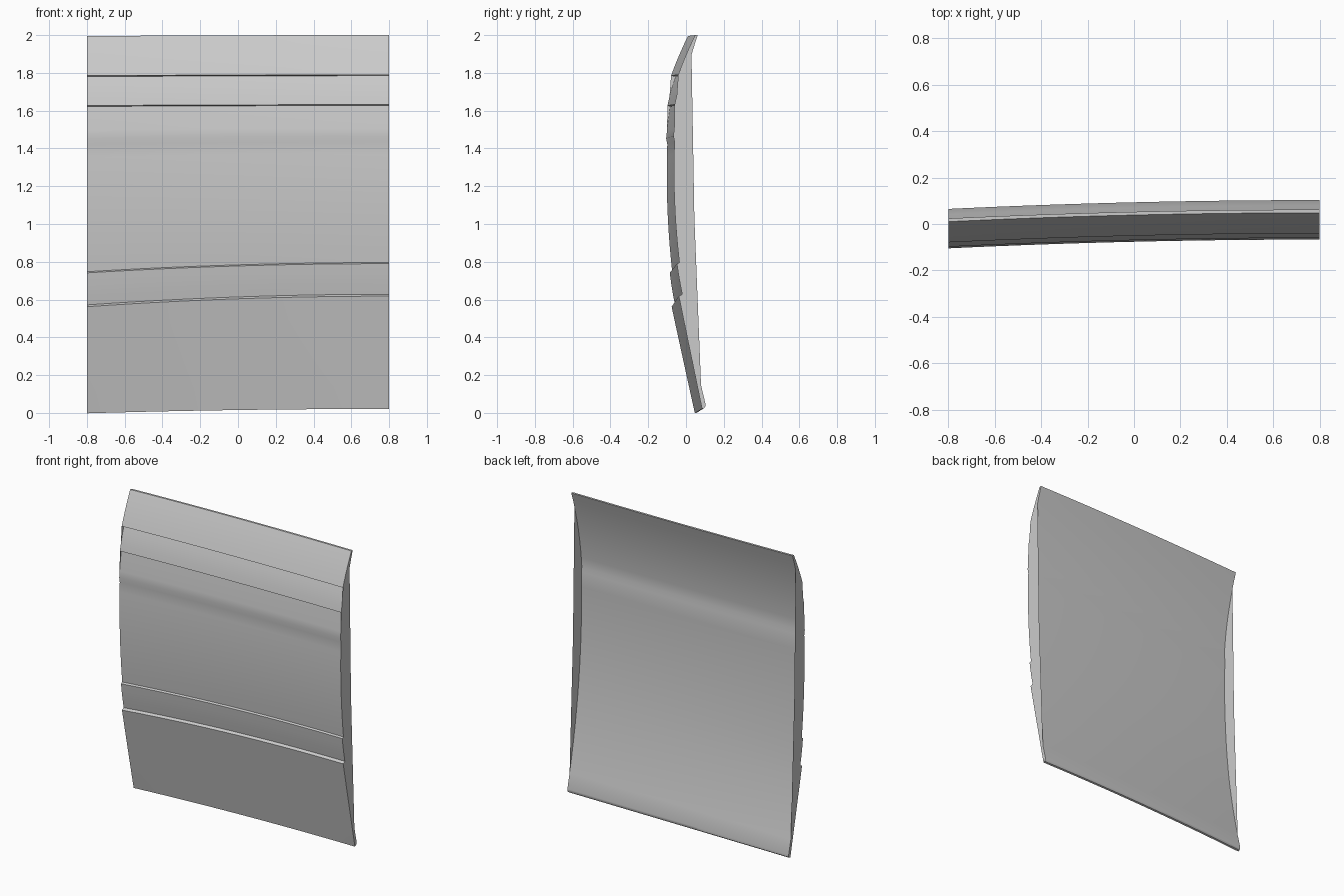
import bpy
import bmesh
import math

cube = bpy.data.objects.get("Cube")
if cube:
    bpy.data.objects.remove(cube, do_unlink=True)

HALF = 0.8
COLUMNS = 24


def arc(a, b, c, steps):
    """Points (y, z) on the parabola y(z) through a, b and c."""
    pts = []
    for i in range(steps + 1):
        z = a[1] + (c[1] - a[1]) * i / steps
        y = (a[0] * (z - b[1]) * (z - c[1]) / ((a[1] - b[1]) * (a[1] - c[1]))
             + b[0] * (z - a[1]) * (z - c[1]) / ((b[1] - a[1]) * (b[1] - c[1]))
             + c[0] * (z - a[1]) * (z - b[1]) / ((c[1] - a[1]) * (c[1] - b[1])))
        pts.append((y, z))
    return pts


# Front of the section, top to bottom: overlapping boards with small ledges
front = (arc((0.048, 2.0), (-0.002, 1.89), (-0.041, 1.79), 5)
         + arc((-0.016, 1.785), (-0.041, 1.71), (-0.06, 1.632), 4)
         + arc((-0.046, 1.627), (-0.058, 1.54), (-0.067, 1.465), 4)
         + arc((-0.061, 1.435), (-0.063, 1.2), (-0.035, 0.796), 10)
         + arc((-0.048, 0.79), (-0.036, 0.71), (-0.02, 0.628), 3)
         + arc((-0.038, 0.618), (0.025, 0.31), (0.085, 0.021), 5))

# Back, bottom to top: rounded lower lip, smooth hollow, slight step
back = ([(0.096, 0.025), (0.102, 0.034)]
        + arc((0.103, 0.048), (-0.025, 0.8), (-0.043, 1.435), 14)
        + arc((-0.049, 1.465), (-0.012, 1.73), (0.062, 2.0), 8))
profile = front + back


def place(x, y, z):
    """Bow the section gently towards one end and let the boards sag."""
    t = ((HALF - x) / (2 * HALF)) ** 2
    sag = 0.005 + 0.052 * max(0, 1 - abs(z - 0.64) / 0.95)
    return (x, y - 0.038 * t, z - sag * t)


# Sweep the section across the width
bm = bmesh.new()
rows = []
for i in range(COLUMNS + 1):
    x = -HALF + 2 * HALF * i / COLUMNS
    rows.append([bm.verts.new(place(x, y, z)) for y, z in profile])
n = len(profile)
for a, b in zip(rows, rows[1:]):
    for j in range(n):
        k = (j + 1) % n
        bm.faces.new((a[j], a[k], b[k], b[j]))
caps = [bm.faces.new(rows[0]), bm.faces.new(rows[-1])]
bmesh.ops.triangulate(bm, faces=caps)
bmesh.ops.recalc_face_normals(bm, faces=bm.faces[:])

mesh = bpy.data.meshes.new("curved_panel")
bm.to_mesh(mesh)
bm.free()
panel = bpy.data.objects.new("curved_panel", mesh)
bpy.context.collection.objects.link(panel)

# Plain grey finish
grey = bpy.data.materials.new("light_grey")
grey.use_nodes = True
colour = (0.6, 0.6, 0.6, 1)
grey.diffuse_color = colour
grey.node_tree.nodes["Principled BSDF"].inputs["Base Color"].default_value = colour
mesh.materials.append(grey)

bpy.ops.object.select_all(action="DESELECT")
panel.select_set(True)
bpy.context.view_layer.objects.active = panel
bpy.ops.object.shade_smooth_by_angle(angle=math.radians(30))
